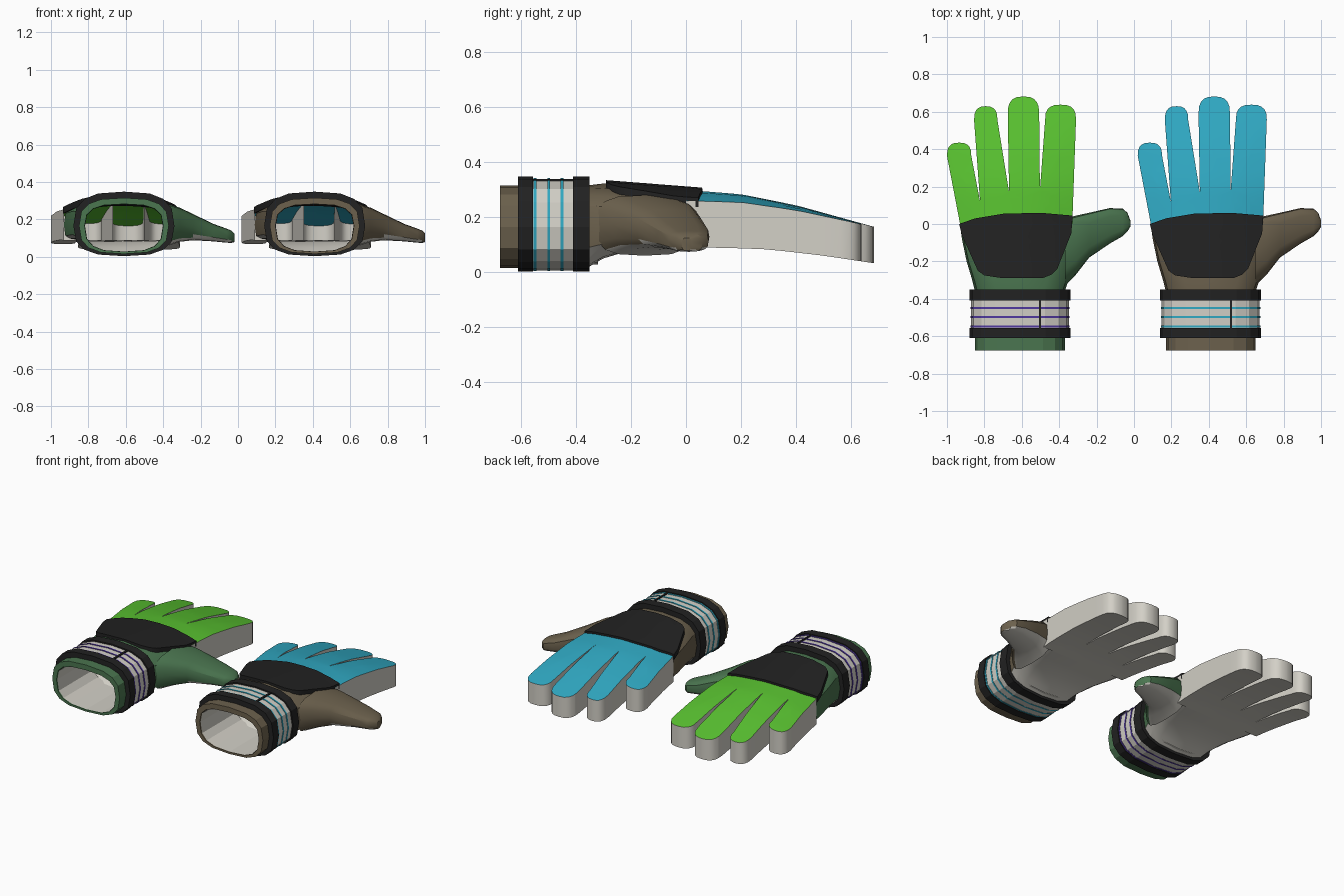
import bpy, bmesh
from math import sin, cos, pi, radians

if "Cube" in bpy.data.objects:
    bpy.data.objects.remove(bpy.data.objects["Cube"])


def material(name, r, g, b):
    m = bpy.data.materials.new(name)
    m.use_nodes = True
    m.diffuse_color = (r, g, b, 1)
    m.node_tree.nodes["Principled BSDF"].inputs["Base Color"].default_value = (r, g, b, 1)
    return m


white = material("off white", .65, .63, .57)
black = material("black", .016, .016, .016)
lime = material("lime green", .1, .54, .03)
forest = material("forest green", .07, .18, .08)
cyan = material("cyan blue", .03, .4, .55)
tan = material("olive tan", .15, .12, .075)
purple = material("purple", .08, .04, .35)

MID = -.62     # centre line of the glove
STEP = 1.02    # distance between the two gloves
TOP = [(-.68, .312), (-.3, .322), (.05, .295), (.2, .283), (.4, .243), (.7, .16)]
BOTTOM = [(-.68, .015), (-.4, .02), (-.2, .08), (.1, .09), (.3, .083), (.5, .06), (.7, .03)]


def lerp(table, y):
    for (a, u), (b, v) in zip(table, table[1:]):
        if y <= b:
            return u + (v - u) * max(0, (y - a) / (b - a))
    return table[-1][1]


def top_z(x, y):
    # crowned back of the hand, flatter toward the fingertips
    crown = .045 - .04 * min(1, max(0, y / .6))
    return lerp(TOP, y) - crown * ((x - MID) / .31) ** 2


def bottom_z(x, y):
    return lerp(BOTTOM, y)


def power(v, e):
    return (1 if v > 0 else -1) * abs(v) ** e


def ellipse(e, n=16):
    # squared-off ring in the unit square
    return [(power(cos(2 * pi * i / n), e) if i % (n // 2) != n // 4 else 0,
             power(sin(2 * pi * i / n), e) if i % (n // 2) else 0) for i in range(n)]


def finish(name, bm, mats, rule, shift, smooth=True):
    bmesh.ops.recalc_face_normals(bm, faces=bm.faces)
    for f in bm.faces:
        f.material_index = rule(f)
    for v in bm.verts:
        v.co.x += shift
    me = bpy.data.meshes.new(name)
    bm.to_mesh(me)
    bm.free()
    for m in mats:
        me.materials.append(m)
    ob = bpy.data.objects.new(name, me)
    bpy.context.collection.objects.link(ob)
    if smooth:
        bpy.ops.object.select_all(action='DESELECT')
        ob.select_set(True)
        bpy.context.view_layer.objects.active = ob
        bpy.ops.object.shade_smooth_by_angle(angle=radians(28))


def loft(rings, cap=False, closed=False):
    bm = bmesh.new()
    vs = [[bm.verts.new(p) for p in r] for r in rings]
    n = len(vs[0])
    for a, b in zip(vs, vs[1:] + (vs[:1] if closed else [])):
        for i in range(n):
            j = (i + 1) % n
            bm.faces.new((a[i], a[j], b[j], b[i]))
    if cap:
        bm.faces.new(vs[-1])
    return bm


def slab(outline, upper, lower, open_y=-9):
    # flat outline cut into a grid, draped between two height functions
    bm = bmesh.new()
    bm.faces.new([bm.verts.new((x, y, 0)) for x, y in outline])
    bmesh.ops.triangulate(bm, faces=bm.faces[:])
    cuts = [((i / 10, 0, 0), (1, 0, 0)) for i in range(-10, 0)]
    cuts += [((0, i * .07, 0), (0, 1, 0)) for i in range(-5, 10)]
    for co, no in cuts:
        bmesh.ops.bisect_plane(bm, geom=bm.verts[:] + bm.edges[:] + bm.faces[:],
                               plane_co=co, plane_no=no, dist=1e-5)
    rim = [e for e in bm.edges if e.is_boundary]
    faces = bm.faces[:]
    low = {v: bm.verts.new((v.co.x, v.co.y, lower(v.co.x, v.co.y))) for v in bm.verts[:]}
    for v in low:
        v.co.z = upper(v.co.x, v.co.y)
    for f in faces:
        bm.faces.new([low[v] for v in reversed(f.verts)])
    for e in rim:
        a, b = e.verts
        if max(a.co.y, b.co.y) > open_y:
            bm.faces.new((a, b, low[b], low[a]))
    return bm


def cuff_ring(y, off):
    return [(-.61 + (.24 + off) * c, y,
             .165 + s * (.15 + off * (1.1 if s > 0 else .4))) for c, s in ellipse(.7)]


def hand_ring(y, x0, x1, e):
    pts = []
    for c, s in ellipse(e):
        x = (x0 + x1) / 2 + c * (x1 - x0) / 2
        mid = (top_z(x, y) + bottom_z(x, y)) / 2
        pts.append((x, y, mid + s * (top_z(x, y) - mid)))
    return pts


def fingertip(x0, x1, shoulder, tip):
    # squared half round running from left to right
    half, n = (x1 - x0) / 2, 10
    return [((x0 + x1) / 2 - half * power(cos(pi * i / n), .75),
             shoulder + (tip - shoulder) * sin(pi * i / n) ** .75) for i in range(n + 1)]


FINGERS = ([(-.93, 0)] + fingertip(-1, -.87, .365, .435) + [(-.823, .12)]
           + fingertip(-.855, -.73, .555, .63) + [(-.668, .17)]
           + fingertip(-.675, -.507, .59, .682) + [(-.503, .18)]
           + fingertip(-.475, -.31, .56, .638) + [(-.33, 0)])
PANEL = [(-.935, 0), (-.85, .03), (-.7, .055), (-.5, .06), (-.328, .045), (-.335, -.05),
         (-.41, -.24), (-.44, -.27), (-.49, -.29), (-.7, -.29), (-.8, -.275), (-.835, -.25),
         (-.92, -.06)]
# thumb sections: x, front y, back y, low z, high z
THUMB = [(-.37, -.33, .03, .06, .28), (-.31, -.27, .045, .08, .262), (-.24, -.18, .06, .088, .228),
         (-.13, -.105, .085, .082, .175), (-.06, -.065, .082, .075, .15),
         (-.035, -.04, .06, .074, .14), (-.02, -.015, .02, .078, .125)]


def underside(f):
    c = f.calc_center_median()
    return int(c.y > -.36 and f.normal.z ** 2 > .3 and c.z < .12)


def finger_rule(f):
    c = f.calc_center_median()
    mid = (top_z(c.x, c.y) + bottom_z(c.x, c.y)) / 2
    return int(abs(f.normal.z) > .5 and c.z > mid)


def glove(side, shift, bright, dull, stripe):
    # finger block with coloured back and white walls
    finish(side + "_fingers", slab(FINGERS, top_z, bottom_z, .001),
           [white, bright], finger_rule, shift)

    # hand shell with a white palm
    hand = [cuff_ring(-.36, 0), hand_ring(-.3, -.865, -.35, .6),
            hand_ring(-.2, -.895, -.335, .5), hand_ring(-.08, -.92, -.33, .42),
            hand_ring(0, -.931, -.329, .35)]
    finish(side + "_hand", loft(hand), [dull, white], underside, shift)

    # thumb
    rings = [[(x, (a + b) / 2 + c * (b - a) / 2, (lo + hi) / 2 + s * (hi - lo) / 2)
              for c, s in ellipse(.65)] for x, a, b, lo, hi in THUMB]
    finish(side + "_thumb", loft(rings, cap=True), [dull, white], underside, shift)

    # cuff and its pale lining
    finish(side + "_cuff", loft([cuff_ring(-.64, -.032), cuff_ring(-.675, -.03),
                                 cuff_ring(-.675, 0), cuff_ring(-.36, 0)]),
           [dull], lambda f: 0, shift, False)
    finish(side + "_cuff_lining", loft([cuff_ring(-.67, -.033), cuff_ring(-.32, -.033)]),
           [white], lambda f: 0, shift, False)

    # wrist strap: raised black borders around a white band
    strap = [(-.61, -.01), (-.61, .03), (-.555, .03), (-.555, .022),
             (-.41, .022), (-.41, .03), (-.35, .03), (-.35, -.01)]
    finish(side + "_wrist_strap", loft([cuff_ring(y, o) for y, o in strap]), [black, white],
           lambda f: int(abs(f.calc_center_median().y + .4825) < .05), shift, False)

    # thin stripes around the strap
    for i, y in enumerate((-.548, -.498, -.45)):
        ring = [cuff_ring(y - .005, .02), cuff_ring(y - .005, .025),
                cuff_ring(y + .005, .025), cuff_ring(y + .005, .02)]
        finish(f"{side}_strap_stripe_{i + 1}", loft(ring, closed=True),
               [stripe], lambda f: 0, shift, False)

    # seam at the end of the strap
    def seam_z(x, y):
        return .349 - abs(x + .61) * .1
    finish(side + "_strap_seam",
           slab([(-.508, -.6), (-.496, -.6), (-.496, -.36), (-.508, -.36)],
                seam_z, lambda x, y: seam_z(x, y) - .03), [black], lambda f: 0, shift, False)

    # padded panel on the back of the hand
    finish(side + "_back_panel",
           slab(PANEL, lambda x, y: top_z(x, y) + .013, lambda x, y: top_z(x, y) - .022),
           [black], lambda f: 0, shift)


glove("right", 0, lime, forest, purple)
glove("left", STEP, cyan, tan, cyan)
